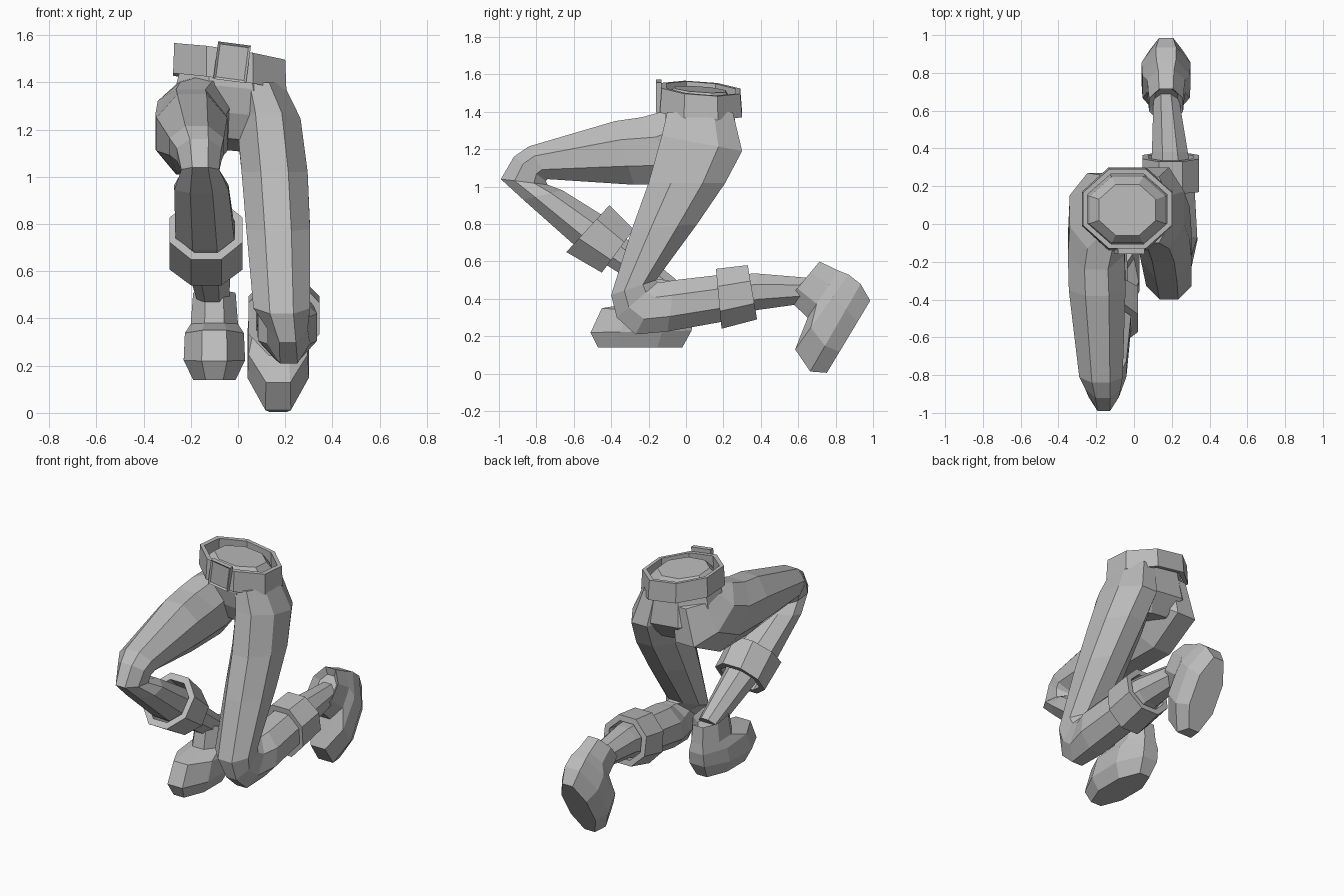
import bpy, bmesh, math
from mathutils import Vector

cube = bpy.data.objects.get("Cube")
if cube:
    bpy.data.objects.remove(cube, do_unlink=True)

GREY = (0.5, 0.5, 0.5, 1)
grey = bpy.data.materials.new("plain grey")
grey.use_nodes = True
grey.diffuse_color = GREY
grey.node_tree.nodes["Principled BSDF"].inputs["Base Color"].default_value = GREY


def finish(name, bm):
    bmesh.ops.recalc_face_normals(bm, faces=bm.faces)
    mesh = bpy.data.meshes.new(name)
    bm.to_mesh(mesh)
    bm.free()
    mesh.materials.append(grey)
    obj = bpy.data.objects.new(name, mesh)
    bpy.context.collection.objects.link(obj)
    return obj


def loft(name, sections, sides=8, roll=0.0, closed=False):
    """Skin rings given as (x centre, half width, y1, z1, y2, z2)."""
    bm = bmesh.new()
    rings = []
    grow = 1 / math.cos(math.pi / sides)
    for x, half, y1, z1, y2, z2 in sections:
        a, b = Vector((x, y1, z1)), Vector((x, y2, z2))
        mid, arm = (a + b) / 2, (b - a) / 2
        ring = []
        for i in range(sides):
            t = (i + 0.5) * math.tau / sides
            p = mid + arm * math.cos(t) * grow
            p.x += half * math.sin(t) * grow
            p.z -= roll * (p.x - x)
            ring.append(bm.verts.new(p))
        rings.append(ring)
    pairs = list(zip(rings, rings[1:]))
    if closed:
        pairs.append((rings[-1], rings[0]))
    else:
        bm.faces.new(rings[0])
        bm.faces.new(rings[-1])
    for r, s in pairs:
        for i in range(sides):
            j = (i + 1) % sides
            bm.faces.new((r[i], r[j], s[j], s[i]))
    return finish(name, bm)


def cuff(name, x, half, start, end):
    """Hollow band around the shin, between two end lines."""
    def inner(line):
        y1, z1, y2, z2 = line
        k = 0.12
        return (x, half * 0.78, y1 + (y2 - y1) * k, z1 + (z2 - z1) * k,
                y2 - (y2 - y1) * k, z2 - (z2 - z1) * k)
    loft(name, [(x, half, *start), (x, half, *end), inner(end), inner(start)],
         closed=True)


def shoe(name, x, heel, angle):
    """Shoe stacked from the sole up; angle turns it about the heel."""
    along = Vector((-math.cos(angle), -math.sin(angle)))
    up = Vector((-math.sin(angle), math.cos(angle)))
    layers = [(0.09, 0.0, 0.0, 0.45, 0.0), (0.13, -0.05, 0.09, 0.49, 0.08),
              (0.125, -0.06, 0.17, 0.43, 0.21), (0.10, -0.05, 0.23, 0.25, 0.24),
              (0.09, -0.04, 0.34, 0.22, 0.38), (0.06, 0.0, 0.31, 0.16, 0.33)]
    rows = []
    for half, l1, h1, l2, h2 in layers:
        p = Vector(heel) + along * l1 + up * h1
        q = Vector(heel) + along * l2 + up * h2
        rows.append((x, half, *p, *q))
    loft(name, rows)


# Hips
loft("hips", [
    (-0.035, 0.15, -0.06, 1.53, 0.21, 1.51),
    (-0.035, 0.20, -0.10, 1.48, 0.25, 1.45),
    (-0.03, 0.23, -0.11, 1.38, 0.26, 1.36),
    (-0.03, 0.26, -0.09, 1.27, 0.28, 1.22),
    (-0.02, 0.13, -0.04, 1.16, 0.20, 1.11)], roll=0.1)

# Belt and buckle
loft("belt", [
    (-0.035, 0.215, -0.11, 1.42, 0.27, 1.39),
    (-0.035, 0.24, -0.14, 1.41, 0.30, 1.385),
    (-0.035, 0.235, -0.13, 1.54, 0.29, 1.51),
    (-0.035, 0.21, -0.105, 1.54, 0.265, 1.51)], roll=0.15, closed=True)

bm = bmesh.new()
bmesh.ops.create_cube(bm, size=1)
bmesh.ops.scale(bm, vec=(0.14, 0.03, 0.16), verts=bm.verts)
front = min(bm.faces, key=lambda f: f.calc_center_median().y)
bmesh.ops.inset_region(bm, faces=[front], thickness=0.014, depth=-0.008)
buckle = finish("buckle", bm)
buckle.location = (-0.025, -0.145, 1.485)
buckle.rotation_euler = (0, 0.13, 0)

# Left leg, kneeling
loft("left_thigh_and_shin", [
    (0.09, 0.10, -0.10, 1.40, 0.25, 1.40),
    (0.13, 0.135, -0.13, 1.27, 0.30, 1.19),
    (0.155, 0.14, -0.20, 1.02, 0.21, 1.02),
    (0.17, 0.135, -0.29, 0.77, 0.06, 0.80),
    (0.185, 0.12, -0.40, 0.42, -0.16, 0.50),
    (0.21, 0.085, -0.37, 0.30, -0.15, 0.49),
    (0.215, 0.09, -0.27, 0.21, -0.12, 0.49),
    (0.21, 0.125, -0.10, 0.225, -0.06, 0.50),
    (0.20, 0.12, 0.21, 0.28, 0.20, 0.53),
    (0.19, 0.095, 0.38, 0.34, 0.38, 0.535),
    (0.165, 0.06, 0.74, 0.39, 0.74, 0.505)])
cuff("left_cuff", 0.195, 0.15, (0.19, 0.24, 0.16, 0.56), (0.38, 0.29, 0.33, 0.58))
shoe("left_shoe", 0.17, (0.985, 0.39), math.radians(59))

# Right leg, knee raised
loft("right_thigh_and_shin", [
    (-0.13, 0.12, 0.26, 1.36, -0.06, 1.42),
    (-0.18, 0.16, 0.27, 1.13, -0.13, 1.40),
    (-0.20, 0.15, 0.02, 1.01, -0.24, 1.37),
    (-0.195, 0.15, -0.28, 1.01, -0.38, 1.35),
    (-0.175, 0.115, -0.74, 1.04, -0.84, 1.215),
    (-0.165, 0.095, -0.75, 1.03, -0.92, 1.16),
    (-0.16, 0.08, -0.74, 1.01, -0.99, 1.04),
    (-0.155, 0.115, -0.66, 0.98, -0.87, 0.93),
    (-0.14, 0.125, -0.42, 0.83, -0.60, 0.69),
    (-0.125, 0.095, -0.33, 0.73, -0.44, 0.59),
    (-0.10, 0.06, -0.05, 0.50, -0.14, 0.40)])
cuff("right_cuff", -0.135, 0.155, (-0.64, 0.65, -0.41, 0.90), (-0.45, 0.54, -0.28, 0.77))
shoe("right_shoe", -0.10, (-0.02, 0.14), 0)
